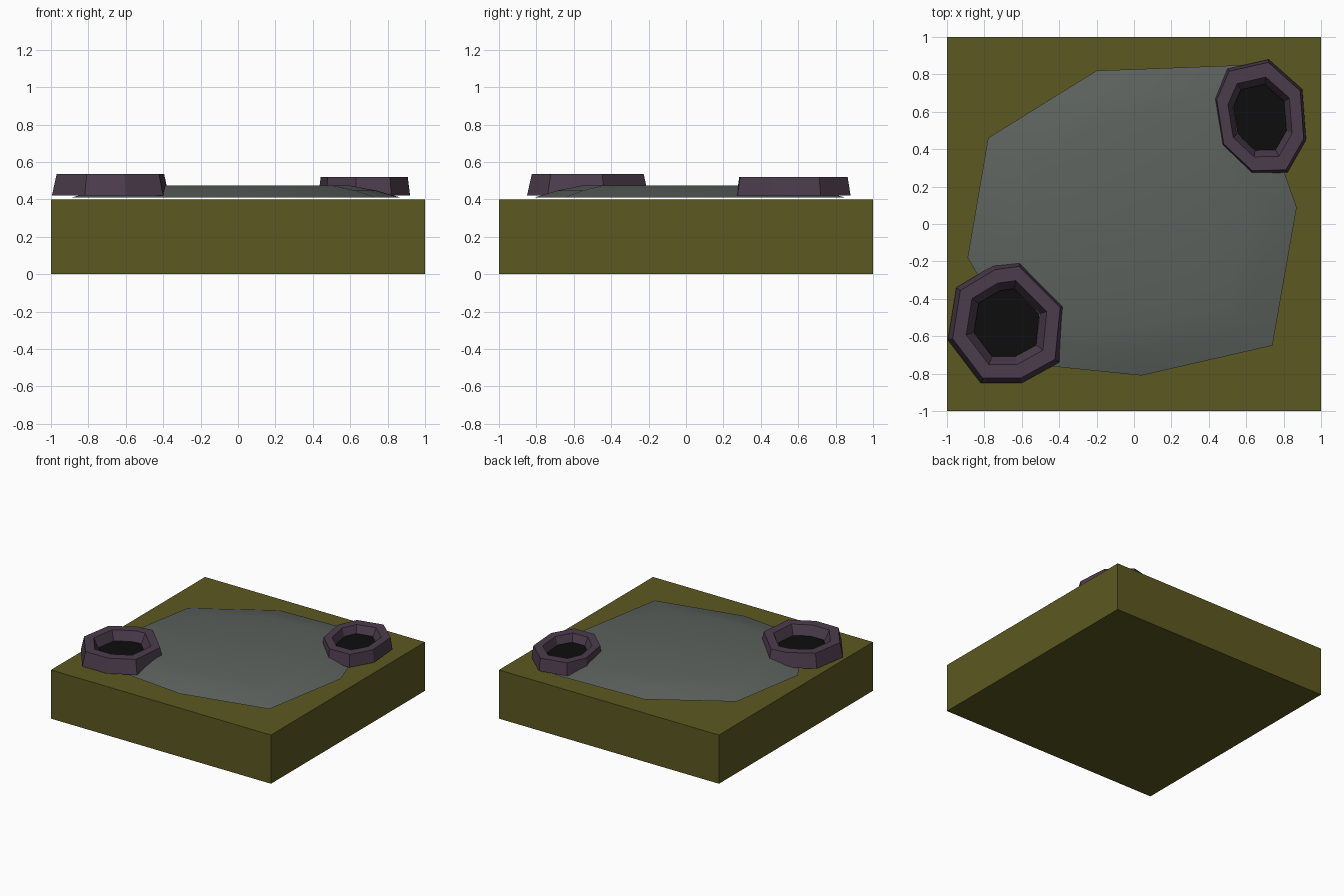
import bpy, bmesh

if "Cube" in bpy.data.objects:
    bpy.data.objects.remove(bpy.data.objects["Cube"])


def material(name, rgb):
    m = bpy.data.materials.new(name)
    m.diffuse_color = (*rgb, 1)
    m.use_nodes = True
    m.node_tree.nodes["Principled BSDF"].inputs["Base Color"].default_value = m.diffuse_color
    return m


OLIVE = material("olive ground", (0.107, 0.098, 0.015))
GREY = material("grey ash", (0.107, 0.122, 0.112))
PURPLE = material("purple rock", (0.072, 0.045, 0.072))
BLACK = material("black pit", (0.004, 0.004, 0.004))


def finish(name, bm, mat):
    bmesh.ops.recalc_face_normals(bm, faces=bm.faces)
    me = bpy.data.meshes.new(name)
    bm.to_mesh(me)
    bm.free()
    me.materials.append(mat)
    ob = bpy.data.objects.new(name, me)
    bpy.context.collection.objects.link(ob)
    return ob


def loft(name, rings, mat, closed=False):
    """Skin a stack of rings; capped at both ends, or looped into a ring shape."""
    bm = bmesh.new()
    vs = [[bm.verts.new(p) for p in ring] for ring in rings]
    n = len(vs[0])
    pairs = list(zip(vs, vs[1:])) + ([(vs[-1], vs[0])] if closed else [])
    for a, b in pairs:
        for i in range(n):
            j = (i + 1) % n
            bm.faces.new((a[i], a[j], b[j], b[i]))
    if not closed:
        bm.faces.new(vs[0][::-1])
        bm.faces.new(vs[-1])
    return finish(name, bm, mat)


def ring(outline, centre, scale, z):
    cx, cy = centre
    return [(cx + (x - cx) * scale, cy + (y - cy) * scale, z) for x, y in outline]


# square ground slab
square = [(-1, -1), (1, -1), (1, 1), (-1, 1)]
loft("ground_slab", [ring(square, (0, 0), 1, z) for z in (0, 0.4)], OLIVE)

# low, softly shaded eight-sided mound hovering just above the slab
mound = [(0.87, 0.09), (0.60, 0.85), (-0.20, 0.82), (-0.78, 0.46),
         (-0.89, -0.18), (-0.55, -0.75), (0.04, -0.81), (0.74, -0.65)]
ob = loft("ash_mound", [ring(mound, (0, 0), s, z)
                        for s, z in ((1, 0.41), (0.85, 0.447), (0.68, 0.475))], GREY)
for f in ob.data.polygons:
    f.use_smooth = f.normal.z > 0


# crater: rocky rim with a black pit floor
def crater(name, outline, centre, top, top_scale, inner, floor):
    profile = [(1, 0.42), (top_scale, top), (inner, top), (floor, 0.42)]
    loft(name + "_rim", [ring(outline, centre, s, z) for s, z in profile], PURPLE, True)
    loft(name + "_pit", [ring(outline, centre, floor + 0.04, z) for z in (0.425, 0.463)], BLACK)


crater("large_crater",
       [(-0.37, -0.44), (-0.61, -0.20), (-0.75, -0.22), (-0.95, -0.34),
        (-0.995, -0.62), (-0.82, -0.85), (-0.60, -0.85), (-0.40, -0.74)],
       (-0.68, -0.53), 0.535, 0.92, 0.69, 0.52)
crater("small_crater",
       [(0.90, 0.72), (0.72, 0.88), (0.50, 0.83), (0.43, 0.67),
        (0.47, 0.42), (0.63, 0.27), (0.82, 0.275), (0.92, 0.45)],
       (0.67, 0.565), 0.52, 0.95, 0.70, 0.54)
